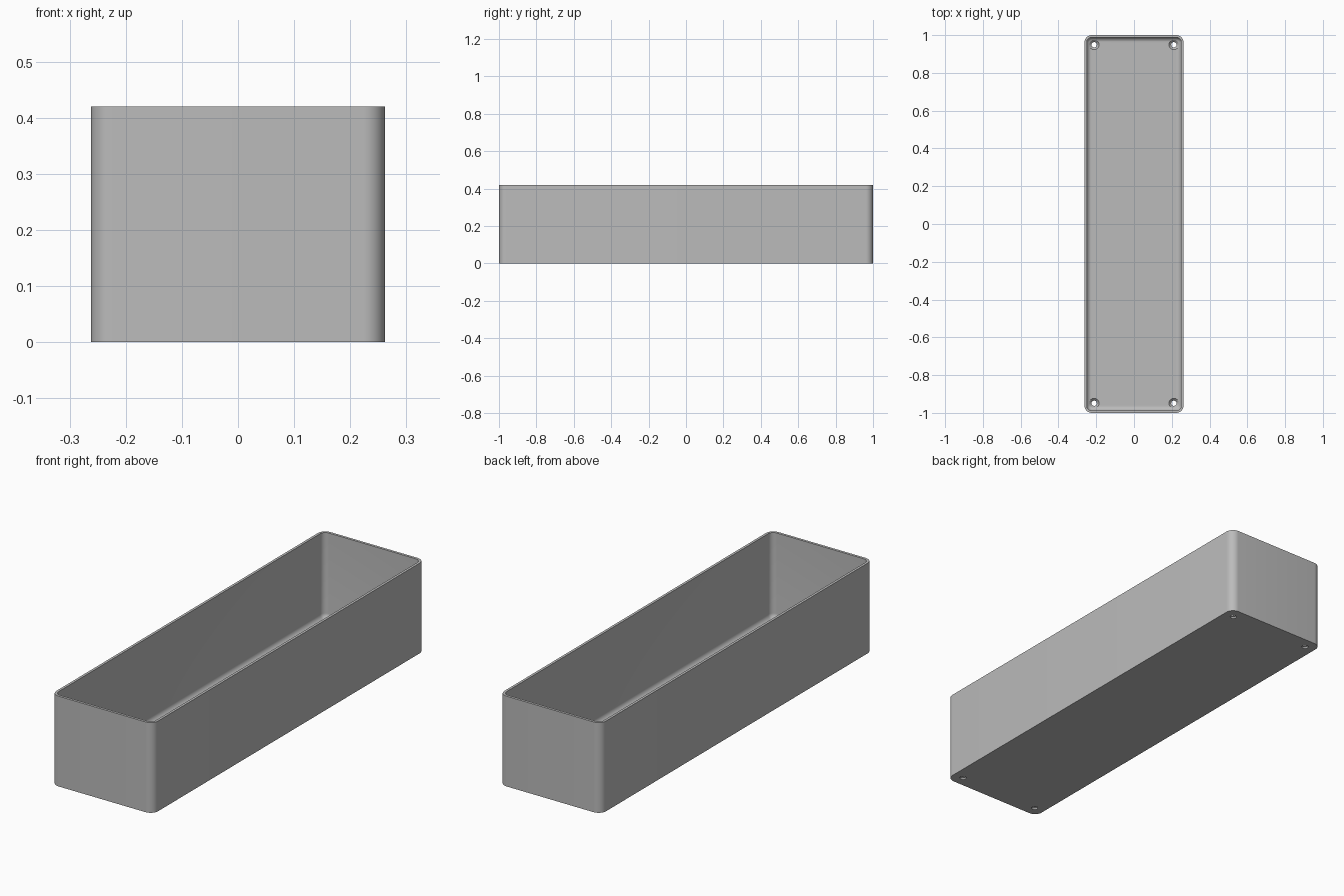
import bpy, bmesh, math

cube = bpy.data.objects.get("Cube")
if cube:
    bpy.data.objects.remove(cube, do_unlink=True)

HALF_X, HALF_Y, HEIGHT = 0.262, 1.0, 0.42
CORNER, WALL, FLOOR, FILLET = 0.038, 0.012, 0.02, 0.025
STEPS = 10

grey = bpy.data.materials.new("plain grey")
grey.use_nodes = True
colour = (0.5, 0.5, 0.5, 1)
grey.diffuse_color = colour
grey.node_tree.nodes["Principled BSDF"].inputs["Base Color"].default_value = colour


def rounded_ring(bm, inset, z):
    """Rounded rectangle of vertices, set in from the outer wall."""
    r = max(CORNER - inset, 0.0005)
    cx, cy = HALF_X - inset - r, HALF_Y - inset - r
    ring = []
    for k, (sx, sy) in enumerate([(1, 1), (-1, 1), (-1, -1), (1, -1)]):
        for i in range(STEPS + 1):
            a = (k + i / STEPS) * math.pi / 2
            ring.append(bm.verts.new((sx * cx + r * math.cos(a),
                                      sy * cy + r * math.sin(a), z)))
    return ring


def round_ring(bm, x, y, r, z, n=32):
    return [bm.verts.new((x + r * math.cos(math.tau * i / n),
                          y + r * math.sin(math.tau * i / n), z)) for i in range(n)]


def loft(bm, rings):
    """Join rings in order and close both ends."""
    for a, b in zip(rings, rings[1:]):
        n = len(a)
        for i in range(n):
            j = (i + 1) % n
            bm.faces.new((a[i], a[j], b[j], b[i]))
    bm.faces.new(rings[0][::-1])
    bm.faces.new(rings[-1])


def make_object(name, bm):
    bmesh.ops.recalc_face_normals(bm, faces=bm.faces)
    mesh = bpy.data.meshes.new(name)
    bm.to_mesh(mesh)
    bm.free()
    mesh.materials.append(grey)
    obj = bpy.data.objects.new(name, mesh)
    bpy.context.collection.objects.link(obj)
    return obj


# Open box: outer wall, rim, inner wall, then the fillet down to the floor
bm = bmesh.new()
rings = [rounded_ring(bm, 0, 0), rounded_ring(bm, 0, HEIGHT),
         rounded_ring(bm, WALL, HEIGHT)]
for i in range(9):
    a = i / 8 * math.pi / 2
    rings.append(rounded_ring(bm, WALL + FILLET * (1 - math.cos(a)),
                              FLOOR + FILLET * (1 - math.sin(a))))
loft(bm, rings)
tray = make_object("open_box", bm)

# Countersunk screw holes near the four corners
bm = bmesh.new()
for x in (-0.211, 0.211):
    for y in (-0.949, 0.949):
        profile = [(0.014, -0.02), (0.014, 0.008), (0.026, FLOOR), (0.026, 0.06)]
        loft(bm, [round_ring(bm, x, y, r, z) for r, z in profile])
cutter = make_object("screw_hole_cutter", bm)
cutter.hide_render = True

bpy.ops.object.select_all(action='DESELECT')
bpy.context.view_layer.objects.active = tray
tray.select_set(True)
cut = tray.modifiers.new("screw holes", 'BOOLEAN')
cut.operation = 'DIFFERENCE'
cut.solver = 'EXACT'
cut.object = cutter
bpy.ops.object.modifier_apply(modifier=cut.name)
bpy.data.objects.remove(cutter, do_unlink=True)
bpy.ops.object.shade_smooth_by_angle(angle=math.radians(30))
